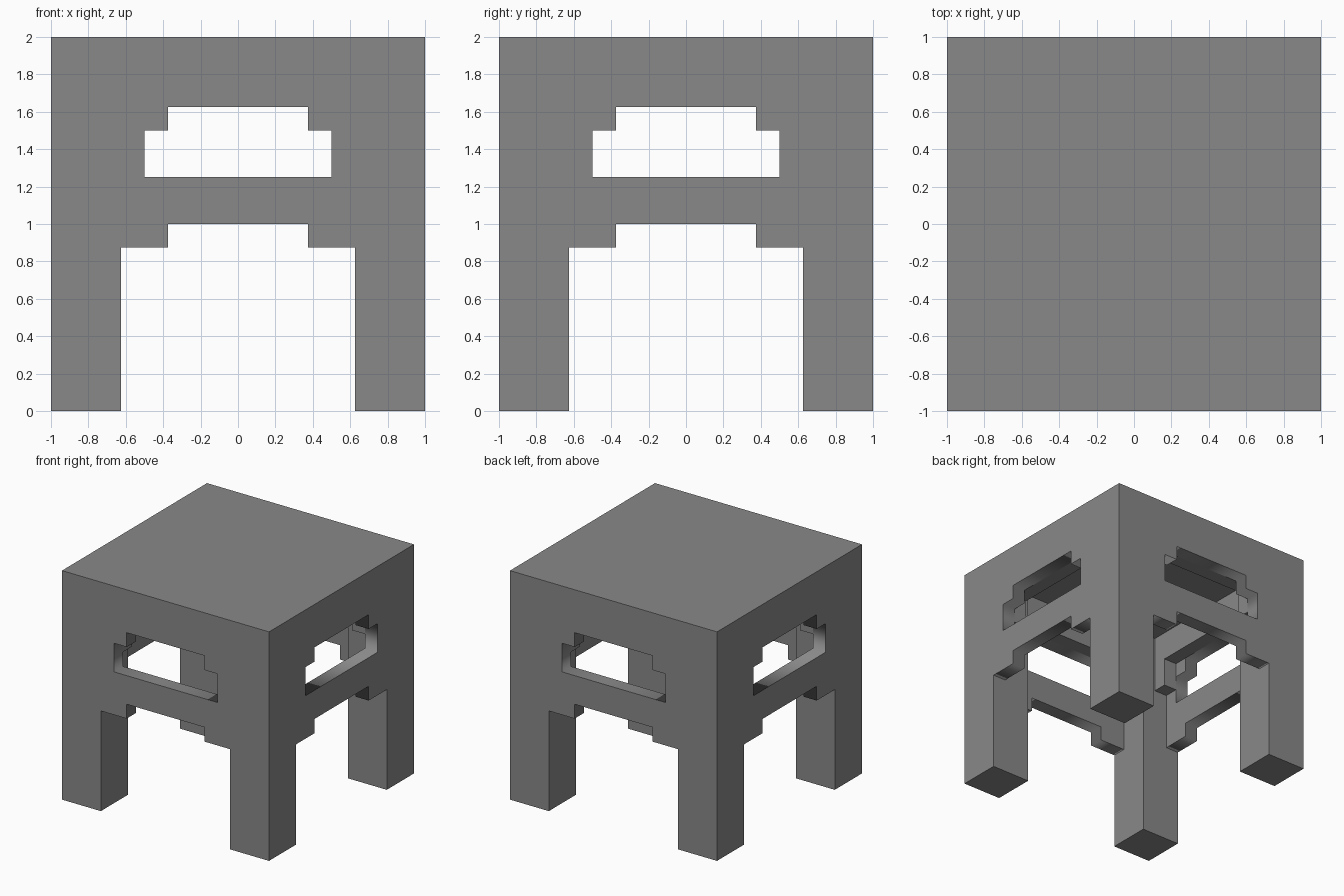
import bpy
import bmesh
from math import pi
from mathutils import Matrix, Vector

cube = bpy.data.objects.get("Cube")
if cube:
    bpy.data.objects.remove(cube, do_unlink=True)

# Plain stone grey for every part
grey = bpy.data.materials.new("stone_grey")
grey.use_nodes = True
colour = (0.25, 0.25, 0.25, 1)
grey.diffuse_color = colour
grey.node_tree.nodes["Principled BSDF"].inputs["Base Color"].default_value = colour


def add(name, mesh):
    ob = bpy.data.objects.new(name, mesh)
    mesh.materials.clear()
    mesh.materials.append(grey)
    bpy.context.scene.collection.objects.link(ob)
    return ob


def box(name, low, high, turn=0):
    """Box between two corners, turned about z by quarter turns."""
    low, high = Vector(low), Vector(high)
    bm = bmesh.new()
    bmesh.ops.create_cube(bm, size=1)
    size = Matrix.Diagonal((high - low).to_4d())
    size[3][3] = 1
    place = Matrix.Rotation(turn * pi / 2, 4, "Z") @ Matrix.Translation((low + high) / 2)
    bm.transform(place @ size)
    mesh = bpy.data.meshes.new(name)
    bm.to_mesh(mesh)
    bm.free()
    return add(name, mesh)


def outline(curve, half):
    """Closed polygon from its right half, mirrored across x = 0."""
    points = half + [(-x, z) for x, z in reversed(half)]
    spline = curve.splines.new("POLY")
    spline.points.add(len(points) - 1)
    for p, (x, z) in zip(spline.points, points):
        p.co = (x, z, 0, 1)
    spline.use_cyclic_u = True


def side_panel(name, turn):
    """Wall between two legs with a stepped window and a stepped lower arch."""
    curve = bpy.data.curves.new(name, "CURVE")
    curve.dimensions = "2D"
    curve.fill_mode = "BOTH"
    curve.extrude = T / 2
    outline(curve, [(LEG, SLAB), (LEG, 0.875), (0.375, 0.875), (0.375, 1)])
    outline(curve, [(0.375, 1.625), (0.375, 1.5), (0.5, 1.5), (0.5, 1.25)])
    temp = bpy.data.objects.new(name + "_outline", curve)
    mesh = bpy.data.meshes.new_from_object(temp)
    bpy.data.objects.remove(temp)
    bpy.data.curves.remove(curve)
    mesh.transform(Matrix.Rotation(turn * pi / 2, 4, "Z")
                   @ Matrix.Translation((0, T / 2 - 1, 0))
                   @ Matrix.Rotation(pi / 2, 4, "X"))
    mesh.name = name
    add(name, mesh)


T = 0.125          # wall and top thickness
LEG = 0.625        # inner face of the legs
SLAB = 2 - T       # underside of the top

box("table_top", (-1, -1, SLAB), (1, 1, 2))

for turn, side in enumerate(("front", "left", "back", "right")):
    # Corner leg, stepped wall, inner rail and hanging brackets
    box(side + "_leg", (LEG, -1, 0), (1, -LEG, SLAB), turn)
    side_panel(side + "_panel", turn)
    box(side + "_inner_rail", (-LEG, T - 1, 1.625), (LEG, 2 * T - 1, SLAB), turn)
    for x, end in ((-LEG, "a"), (0.5, "b")):
        box(side + "_bracket_" + end, (x, T - 1, 1.375), (x + T, 2 * T - 1, 1.625), turn)
